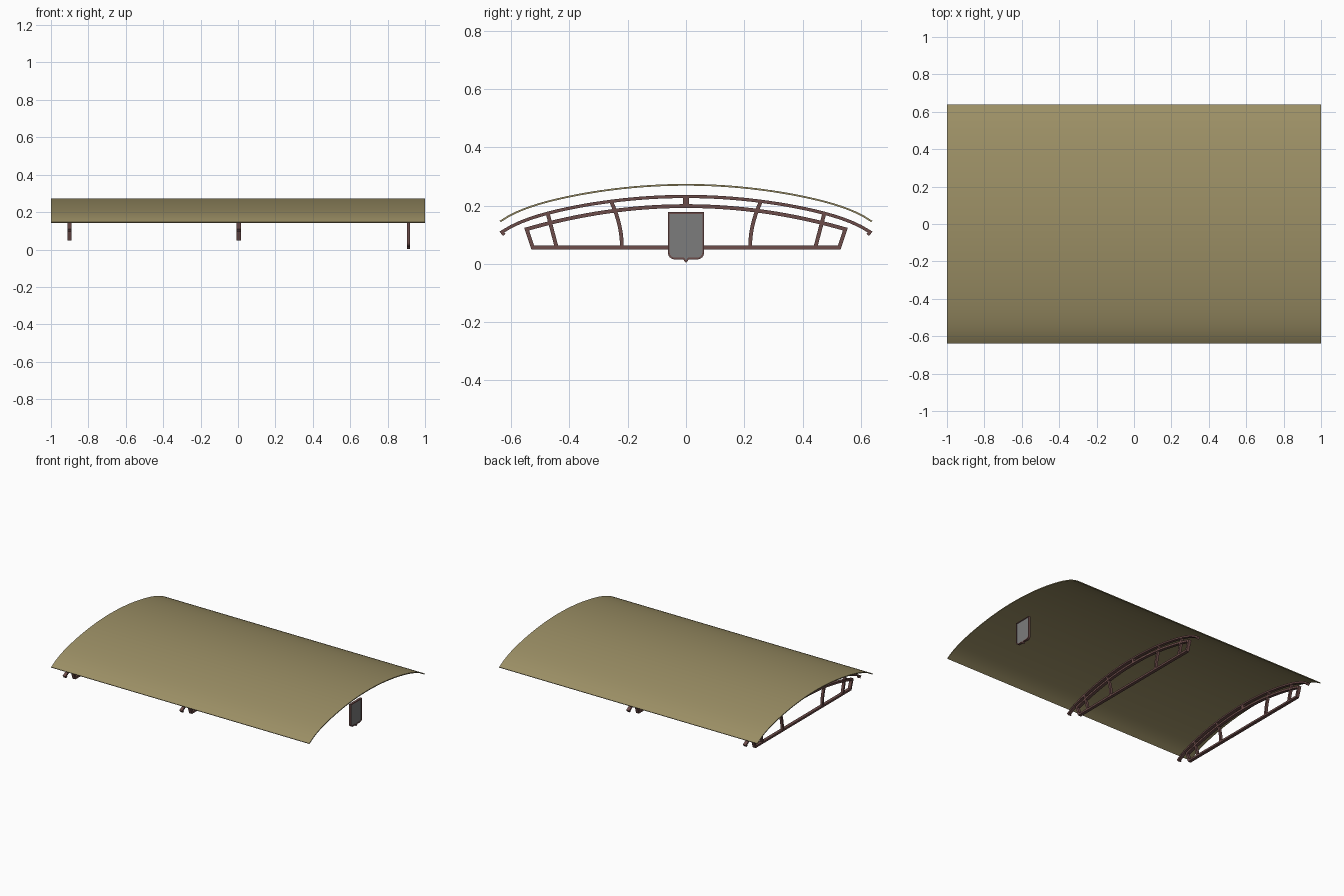
import bpy, bmesh, math
from mathutils import Vector

if "Cube" in bpy.data.objects:
    bpy.data.objects.remove(bpy.data.objects["Cube"])


def material(name, rgb):
    m = bpy.data.materials.new(name)
    m.use_nodes = True
    m.diffuse_color = (*rgb, 1)
    m.node_tree.nodes["Principled BSDF"].inputs["Base Color"].default_value = (*rgb, 1)
    return m


olive = material("olive roofing", (0.33, 0.275, 0.13))
brown = material("brown timber", (0.15, 0.072, 0.067))
grey = material("grey panel", (0.2, 0.2, 0.2))


def finish(name, bm, mat, smooth=True):
    bmesh.ops.recalc_face_normals(bm, faces=bm.faces)
    mesh = bpy.data.meshes.new(name)
    bm.to_mesh(mesh)
    bm.free()
    mesh.materials.append(mat)
    ob = bpy.data.objects.new(name, mesh)
    bpy.context.collection.objects.link(ob)
    if smooth:
        bpy.ops.object.select_all(action='DESELECT')
        ob.select_set(True)
        bpy.context.view_layer.objects.active = ob
        bpy.ops.object.shade_smooth_by_angle(angle=math.radians(30))
    return ob


def add_bar(bm, path, thick, depth, closed=False):
    """Sweep a rectangle along a (y, z) path, with mitred corners; depth runs along x."""
    pts = [Vector(p) for p in path]
    n = len(pts)
    rings = []
    for i, p in enumerate(pts):
        a = (p - pts[i - 1]).normalized() if closed or i > 0 else None
        b = (pts[(i + 1) % n] - p).normalized() if closed or i < n - 1 else None
        a, b = a or b, b or a
        t = (a + b).normalized()
        side = Vector((-t.y, t.x)) * thick / 2 / max(t.dot(a), 0.4)
        q, r = p + side, p - side
        rings.append([bm.verts.new((x, c.x, c.y)) for x, c in
                      ((-depth / 2, q), (depth / 2, q), (depth / 2, r), (-depth / 2, r))])
    for i in range(n if closed else n - 1):
        s, e = rings[i], rings[(i + 1) % n]
        for k in range(4):
            bm.faces.new((s[k], s[(k + 1) % 4], e[(k + 1) % 4], e[k]))
    if not closed:
        bm.faces.new(rings[0])
        bm.faces.new(rings[-1][::-1])


def arch(y, top):
    """Shallow vault that steepens close to the eaves."""
    return top - 0.25 * y * y - 0.025 * (abs(y) / 0.64) ** 10


def span(half, count):
    return [half * (2 * i / count - 1) for i in range(count + 1)]


# Curved roof sheet
bm = bmesh.new()
add_bar(bm, [(y, arch(y, 0.271)) for y in span(0.638, 48)], 0.006, 2.0)
finish("roof_sheet", bm, olive)

# Roof truss
bm = bmesh.new()
upper = [(y, arch(y, 0.231)) for y in span(0.632, 40)]
add_bar(bm, [(-0.624, 0.099)] + upper + [(0.624, 0.099)], 0.011, 0.022)
lower = [(y, 0.198 - 0.265 * y * y) for y in span(0.547, 32)]
add_bar(bm, lower + [(0.526, 0.056), (-0.526, 0.056)], 0.013, 0.022, closed=True)
for s in (-1, 1):
    add_bar(bm, [(s * 0.474, 0.17), (s * 0.444, 0.056)], 0.013, 0.018)
    brace = [(s * (0.22 + 0.037 * t ** 2), 0.056 + 0.158 * t) for t in (i / 8 for i in range(9))]
    add_bar(bm, brace, 0.013, 0.018)
add_bar(bm, [(0, 0.198), (0, 0.231)], 0.022, 0.018)
truss = finish("middle_truss", bm, brown)
truss.location.x = 0.004
end_truss = bpy.data.objects.new("end_truss", truss.data)
end_truss.location.x = -0.9
bpy.context.collection.objects.link(end_truss)

# Hanging shield: half outline mirrored, rounded at the bottom with a small point
half = [(0.059, 0.174), (0.059, 0.04)]
half += [(0.039 + 0.02 * math.cos(a), 0.038 - 0.02 * math.sin(a))
         for a in (math.radians(15 * k) for k in range(1, 7))]
half += [(0.009, 0.018)]
outline = half + [(0, 0.008)] + [(-y, z) for y, z in reversed(half)]

bm = bmesh.new()
add_bar(bm, outline, 0.006, 0.016, closed=True)
finish("shield_rim", bm, brown).location.x = 0.911

bm = bmesh.new()
face = bm.faces.new([bm.verts.new((-0.004, y, z)) for y, z in outline])
new = bmesh.ops.extrude_face_region(bm, geom=[face])["geom"]
bmesh.ops.translate(bm, vec=(0.008, 0, 0), verts=[v for v in new if isinstance(v, bmesh.types.BMVert)])
finish("shield_panel", bm, grey, smooth=False).location.x = 0.911
